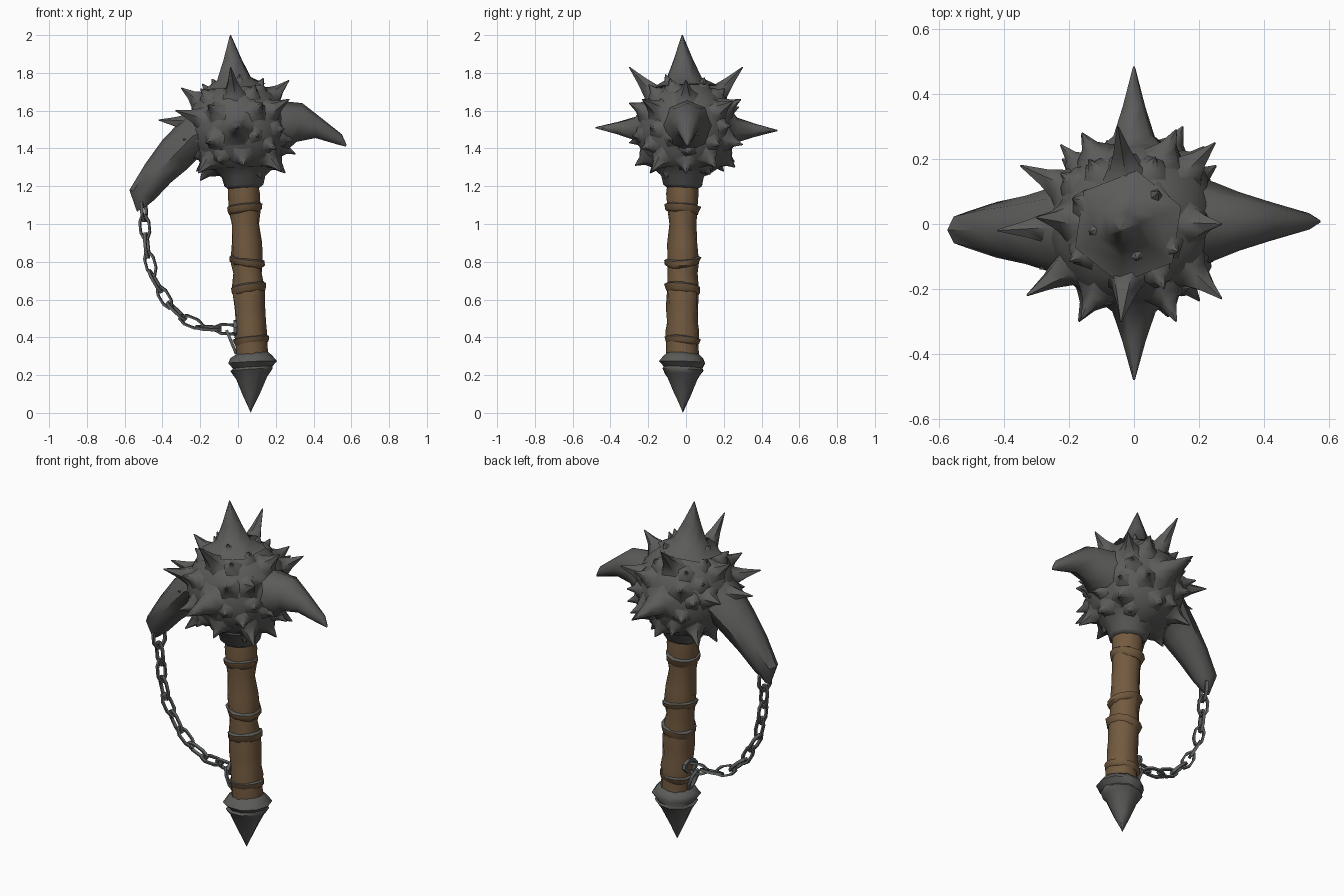
import bpy, bmesh, math, random
from mathutils import Vector, Matrix

if "Cube" in bpy.data.objects:
    bpy.data.objects.remove(bpy.data.objects["Cube"])

random.seed(4)
TAU = math.tau


def material(name, col):
    m = bpy.data.materials.new(name)
    m.diffuse_color = (*col, 1)
    m.use_nodes = True
    m.node_tree.nodes["Principled BSDF"].inputs["Base Color"].default_value = m.diffuse_color
    return m


IRON = material("dark iron", (0.105, 0.105, 0.102))
LEATHER = material("brown leather", (0.17, 0.102, 0.05))
STEEL = material("chain steel", (0.12, 0.128, 0.128))


def finish(name, bm, mats, angle=50):
    bmesh.ops.recalc_face_normals(bm, faces=bm.faces)
    me = bpy.data.meshes.new(name)
    bm.to_mesh(me)
    bm.free()
    ob = bpy.data.objects.new(name, me)
    bpy.context.collection.objects.link(ob)
    for m in mats:
        me.materials.append(m)
    bpy.ops.object.select_all(action='DESELECT')
    ob.select_set(True)
    bpy.context.view_layer.objects.active = ob
    bpy.ops.object.shade_smooth_by_angle(angle=math.radians(angle))
    return ob


def loft(bm, rings, closed=False, mat_rule=None):
    """Skin a list of equally sized point rings."""
    vr = [[bm.verts.new(p) for p in r] for r in rings]
    n = len(vr[0])
    for i in range(len(vr) if closed else len(vr) - 1):
        a, b = vr[i], vr[(i + 1) % len(vr)]
        for k in range(n):
            f = bm.faces.new((a[k], a[(k + 1) % n], b[(k + 1) % n], b[k]))
            if mat_rule:
                f.material_index = mat_rule(i)
    if not closed:
        bm.faces.new(vr[0])
        bm.faces.new(vr[-1])


def axis_x(z):
    """The handle leans slightly, the pommel point swings back a little."""
    return 0.028 + (1.22 - max(z, 0.28)) * 0.05 - max(0.28 - z, 0) * 0.02


def lathe_rings(profile, sides, tilt=0.0, jitter=0.0):
    rings = []
    for z, r in profile:
        ring = []
        for k in range(sides):
            a = TAU * k / sides
            rr = r * (1 + random.uniform(-jitter, jitter))
            ring.append((axis_x(z) + rr * math.cos(a), -0.018 + rr * math.sin(a),
                         z + tilt * math.cos(a + 0.6)))
        rings.append(ring)
    return rings


# Head ball with a neck collar
C = Vector((0, 0, 1.5))
bm = bmesh.new()
bmesh.ops.create_icosphere(bm, subdivisions=3, radius=0.264, matrix=Matrix.Translation(C))
for v in bm.verts:
    v.co = C + (v.co - C) * random.uniform(0.97, 1.03)
finish("head_ball", bm, [IRON], 60)
bm = bmesh.new()
loft(bm, lathe_rings([(1.19, 0.085), (1.205, 0.105), (1.25, 0.115), (1.30, 0.17)], 10, 0.006, 0.04))
finish("neck_collar", bm, [IRON])


# Spikes: cones with a wide flared foot that melts into the ball
def spike(bm, tip, base, sides=5, foot=0.24):
    tip = Vector(tip)
    d = (tip - C).normalized()
    length = (tip - C).length
    u = d.orthogonal().normalized()
    w = d.cross(u)
    ph = random.uniform(0, TAU)
    rings = []
    for h, r in ((foot - 0.012, base * 2.2), (foot + 0.03, base * 1.2),
                 (foot + (length - foot) * 0.5, base * 0.65), (length, 0.003)):
        rings.append([C + d * h + (u * math.cos(ph + TAU * k / sides)
                                   + w * math.sin(ph + TAU * k / sides)) * r
                      for k in range(sides)])
    loft(bm, rings)


main = [((-0.04, -0.02, 2.0), 0.08), ((0, -0.48, 1.51), 0.056), ((0, 0.485, 1.495), 0.056)]
medium = [(-0.04, -0.30, 1.83), (-0.05, 0.30, 1.83), (0.27, 0.0, 1.76), (-0.30, 0.02, 1.72),
          (-0.42, -0.02, 1.55), (-0.35, 0.18, 1.56), (-0.33, -0.22, 1.6),
          (0.25, 0.25, 1.65), (0.27, -0.23, 1.66), (0.24, 0.16, 1.3), (0.23, -0.18, 1.28),
          (-0.21, -0.19, 1.27), (-0.22, 0.2, 1.28), (0.02, 0.26, 1.30), (0.03, -0.27, 1.31),
          (0.13, 0.29, 1.66), (0.13, -0.30, 1.64), (-0.16, 0.28, 1.62), (-0.16, -0.29, 1.63),
          (0.25, 0.0, 1.27), (-0.2, 0.0, 1.23), (0.15, 0.3, 1.42), (-0.17, -0.3, 1.43)]
bm = bmesh.new()
for tip, base in main:
    spike(bm, tip, base, 6)
finish("main_spikes", bm, [IRON], 60)
bm = bmesh.new()
for tip in medium:
    spike(bm, tip, 0.043)
finish("medium_spikes", bm, [IRON], 60)

bm = bmesh.new()
taken = [(Vector(t) - C).normalized() for t in [m[0] for m in main] + medium]
N = 80
for i in range(N):
    z = 1 - 2 * (i + 0.5) / N
    a = i * 2.39996
    s = math.sqrt(1 - z * z)
    d = Vector((s * math.cos(a), s * math.sin(a), z))
    if z < -0.85 or max(d.dot(t) for t in taken) > 0.95:
        continue
    spike(bm, C + d * random.uniform(0.295, 0.335), 0.034, 5)
finish("small_spikes", bm, [IRON], 60)


# Beak and hook: upper edge, lower edge and half width at each station
def blade(name, stations, y0):
    bm = bmesh.new()
    rings = []
    for ux, uz, lx, lz, w in stations:
        top, low = Vector((ux, y0, uz)), Vector((lx, y0, lz))
        mid, half = (top + low) / 2, (top - low) / 2
        rings.append([mid + half * math.cos(TAU * k / 8) + Vector((0, w * math.sin(TAU * k / 8), 0))
                      for k in range(8)])
    loft(bm, rings)
    return finish(name, bm, [IRON], 45)


blade("right_beak", [(0.1, 1.68, 0.1, 1.36, 0.17), (0.24, 1.65, 0.26, 1.39, 0.12),
                     (0.34, 1.64, 0.31, 1.435, 0.09), (0.43, 1.57, 0.41, 1.455, 0.06),
                     (0.55, 1.475, 0.53, 1.42, 0.025), (0.575, 1.42, 0.57, 1.41, 0.004)], 0.008)
blade("left_hook", [(-0.1, 1.7, -0.1, 1.36, 0.17), (-0.28, 1.57, -0.2, 1.36, 0.135),
                    (-0.40, 1.445, -0.27, 1.29, 0.105), (-0.49, 1.32, -0.355, 1.22, 0.086),
                    (-0.575, 1.18, -0.44, 1.13, 0.058), (-0.535, 1.065, -0.49, 1.09, 0.02)], -0.018)

# Leather grip with uneven folds
bm = bmesh.new()
loft(bm, lathe_rings([(1.23, 0.079), (1.16, 0.083), (1.07, 0.08), (1.0, 0.073), (0.9, 0.079),
                      (0.8, 0.084), (0.74, 0.075), (0.66, 0.085), (0.56, 0.084), (0.48, 0.08),
                      (0.43, 0.087), (0.38, 0.083), (0.28, 0.086)], 12, 0.0, 0.06))
finish("grip", bm, [LEATHER])

# Wrapped leather bands with a thin worn upper edge
for i, (z, tilt, h, r) in enumerate([(1.085, 0.012, 0.05, 0.089), (0.805, -0.014, 0.045, 0.09),
                                     (0.66, 0.016, 0.055, 0.09), (0.385, 0.012, 0.045, 0.09)]):
    bm = bmesh.new()
    loft(bm, lathe_rings([(z - h * 0.6, r - 0.012), (z - h * 0.3, r + 0.001), (z + h * 0.25, r + 0.005),
                          (z + h * 0.42, r - 0.012)], 12, tilt, 0.05), False,
         lambda k: 1 if k == 2 else 0)
    finish(f"grip_band_{i + 1}", bm, [LEATHER, IRON])

# Pommel: stepped collar and point
bm = bmesh.new()
loft(bm, lathe_rings([(0.315, 0.085), (0.295, 0.112), (0.268, 0.127), (0.24, 0.105), (0.228, 0.114),
                      (0.205, 0.098), (0.185, 0.084), (0.1, 0.046), (0.01, 0.003)], 10, 0.008, 0.05))
finish("pommel", bm, [IRON])


# Chain: long oval links turned a quarter each step
def link(bm, p, t, side, length, width, r=0.0085):
    t = t.normalized()
    side = (side - t * side.dot(t)).normalized()
    nrm = t.cross(side)
    rings = []
    for k in range(8):
        a = TAU * (k + 0.5) / 8
        out = t * math.cos(a) * length / 0.92 + side * math.sin(a) * width / 0.92
        o = out.normalized()
        rings.append([p + out + (o * math.cos(b) + nrm * math.sin(b)) * r * 1.3
                      for b in (TAU / 8, 3 * TAU / 8, 5 * TAU / 8, 7 * TAU / 8)])
    loft(bm, rings, True)


path = [Vector((x, -0.018, z)) for x, z in
        [(-0.50, 1.13), (-0.495, 1.0), (-0.48, 0.85), (-0.44, 0.70), (-0.37, 0.58),
         (-0.28, 0.495), (-0.17, 0.45), (-0.01, 0.44)]]
seg = [(b - a).length for a, b in zip(path, path[1:])]


def along(s):
    for a, b, l in zip(path, path[1:], seg):
        if s <= l:
            return a.lerp(b, s / l), b - a
        s -= l
    return path[-1], path[-1] - path[-2]


bm = bmesh.new()
count = 10
for i in range(count):
    p, t = along(sum(seg) * (i + 0.5) / count)
    y = Vector((0, 1, 0))
    side = y if i % 2 == 0 else t.cross(y).normalized()
    side = side + t.cross(side).normalized() * 0.3
    link(bm, p, t, side, 0.062, 0.025 if i else 0.038)
# last link dropping to the pommel, and the staple on the grip
link(bm, Vector((-0.035, -0.018, 0.375)), Vector((0.05, 0, -0.12)), Vector((0, 1, 0)), 0.06, 0.026)
link(bm, Vector((-0.015, -0.018, 0.45)), Vector((0, 1, 0.2)), Vector((0, 0, 1)), 0.05, 0.03, 0.01)
finish("chain", bm, [STEEL], 30)
